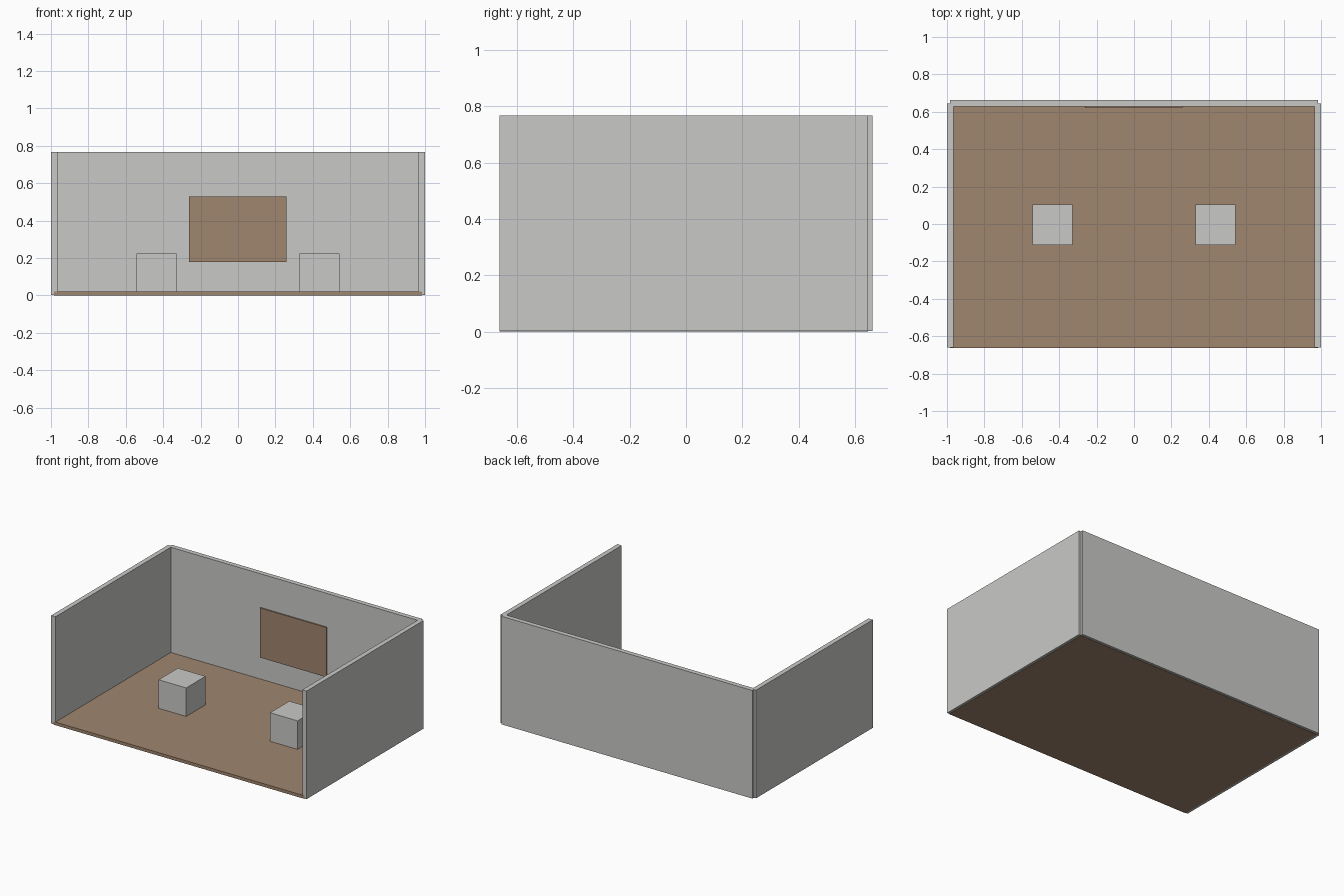
import bpy

if "Cube" in bpy.data.objects:
    bpy.data.objects.remove(bpy.data.objects["Cube"])


def material(name, rgb):
    m = bpy.data.materials.new(name)
    m.diffuse_color = (*rgb, 1)
    m.use_nodes = True
    m.node_tree.nodes["Principled BSDF"].inputs["Base Color"].default_value = m.diffuse_color
    return m


GREY = material("light grey", (0.584, 0.584, 0.571))
BROWN = material("wood brown", (0.352, 0.238, 0.156))


def box(name, x, y, z, mat):
    """Box from (min, max) ranges on each axis."""
    bpy.ops.mesh.primitive_cube_add(size=1, location=[sum(r) / 2 for r in (x, y, z)])
    ob = bpy.context.object
    ob.name = name
    ob.scale = [r[1] - r[0] for r in (x, y, z)]
    bpy.ops.object.transform_apply(location=False, rotation=False, scale=True)
    ob.data.materials.append(mat)
    return ob


# Floor slab, reaching under the middle of the walls
box("floor", (-0.983, 0.983), (-0.662, 0.645), (0, 0.022), BROWN)

# Back wall
box("back_wall", (-0.983, 0.983), (0.628, 0.662), (0.002, 0.767), GREY)

# Side walls and matching cube seats
for side, s in (("left", -1), ("right", 1)):
    box(side + "_wall", sorted((s * 0.966, s * 1.0)), (-0.661, 0.645), (0.002, 0.767), GREY)
    box(side + "_cube", sorted((s * 0.328, s * 0.544)), (-0.111, 0.105), (0.012, 0.224), GREY)

# Board hung on the back wall
box("wall_board", (-0.262, 0.258), (0.619, 0.629), (0.178, 0.529), BROWN)
